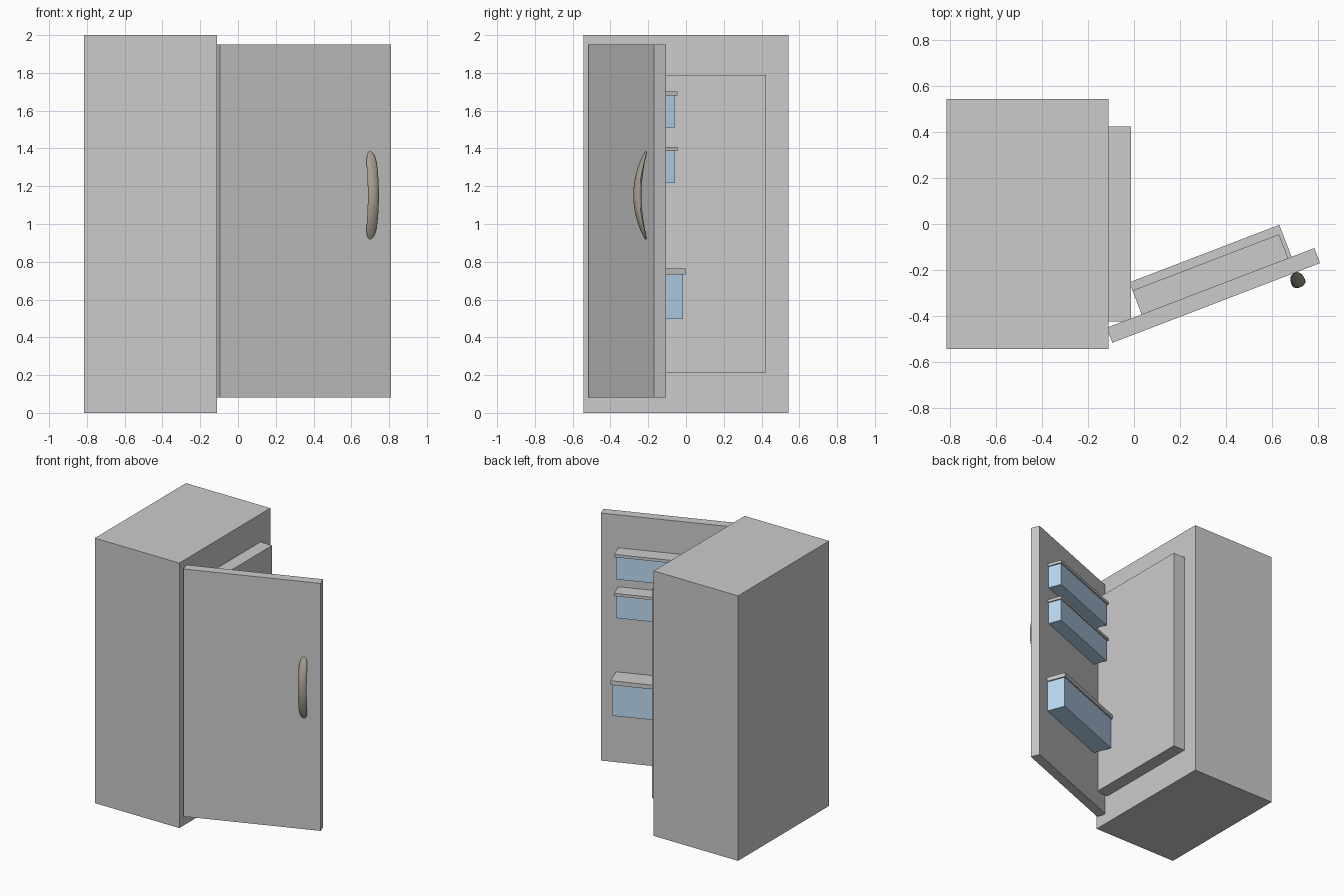
import bpy, bmesh, math
from mathutils import Matrix, Vector

if "Cube" in bpy.data.objects:
    bpy.data.objects.remove(bpy.data.objects["Cube"])

# Door frame: local x along the width, -y outward, hinged at the outer corner
DOOR = Matrix.Translation((-0.094, -0.517, 0)) @ Matrix.Rotation(math.radians(21), 4, 'Z')


def material(name, rgb):
    m = bpy.data.materials.new(name)
    m.diffuse_color = (*rgb, 1)
    m.use_nodes = True
    m.node_tree.nodes["Principled BSDF"].inputs["Base Color"].default_value = m.diffuse_color
    return m


def finish(name, bm, matrix, mat):
    bmesh.ops.recalc_face_normals(bm, faces=bm.faces)
    me = bpy.data.meshes.new(name)
    bm.to_mesh(me)
    bm.free()
    ob = bpy.data.objects.new(name, me)
    bpy.context.collection.objects.link(ob)
    ob.matrix_world = matrix
    if mat:
        me.materials.append(mat)
    return ob


def box(name, x, y, z, matrix=Matrix(), mat=None):
    bm = bmesh.new()
    bmesh.ops.create_cube(bm, size=1)
    for v in bm.verts:
        v.co = Vector([(r[0] + r[1]) / 2 + c * (r[1] - r[0]) for c, r in zip(v.co, (x, y, z))])
    return finish(name, bm, matrix, mat)


blue = material("clear_blue", (0.5, 0.7, 0.9))
bronze = material("handle_bronze", (0.40, 0.36, 0.29))

# Cabinet with raised liner panel
box("cabinet", (-0.815, -0.11), (-0.543, 0.543), (0, 2))
box("liner_panel", (-0.11, -0.012), (-0.424, 0.424), (0.215, 1.79))

# Open door
box("door", (0, 0.968), (0, 0.07), (0.082, 1.95), DOOR)

# Door bins with lids: bottom, lid bottom, lid top, right end, depth
bins = [(0.496, 0.732, 0.764, 0.862, 0.219),
        (1.218, 1.387, 1.408, 0.846, 0.181),
        (1.510, 1.681, 1.702, 0.846, 0.181)]
for i, (z0, z1, z2, right, depth) in enumerate(bins, 1):
    box(f"bin_{i}", (0.173, right - 0.01), (0.07, depth - 0.01), (z0, z1), DOOR, blue)
    box(f"bin_lid_{i}", (0.163, right), (0.07, depth), (z1, z2), DOOR)

# Bowed handle: crescent in side view, rounded ends in front view
bm = bmesh.new()
STATIONS, SIDES = 24, 14
rings = []
for i in range(STATIONS):
    t = -math.cos(math.pi * (i + 0.35) / (STATIONS - 0.3))
    bow = 1 - t * t
    outer, inner = -0.002 - 0.066 * bow, 0.002 - 0.030 * bow
    half_w = 0.031 * (1 - abs(t) ** 6) ** 0.5
    ring = []
    for k in range(SIDES):
        a = 2 * math.pi * k / SIDES
        ring.append(bm.verts.new((0.85 + half_w * math.cos(a),
                                  (outer + inner) / 2 + (inner - outer) / 2 * math.sin(a),
                                  1.152 + 0.233 * t)))
    rings.append(ring)
for a, b in zip(rings, rings[1:]):
    for k in range(SIDES):
        n = (k + 1) % SIDES
        bm.faces.new((a[k], a[n], b[n], b[k]))
bm.faces.new(rings[0])
bm.faces.new(rings[-1])
handle = finish("handle", bm, DOOR, bronze)
bpy.context.view_layer.objects.active = handle
handle.select_set(True)
bpy.ops.object.shade_smooth_by_angle(angle=math.radians(40))
